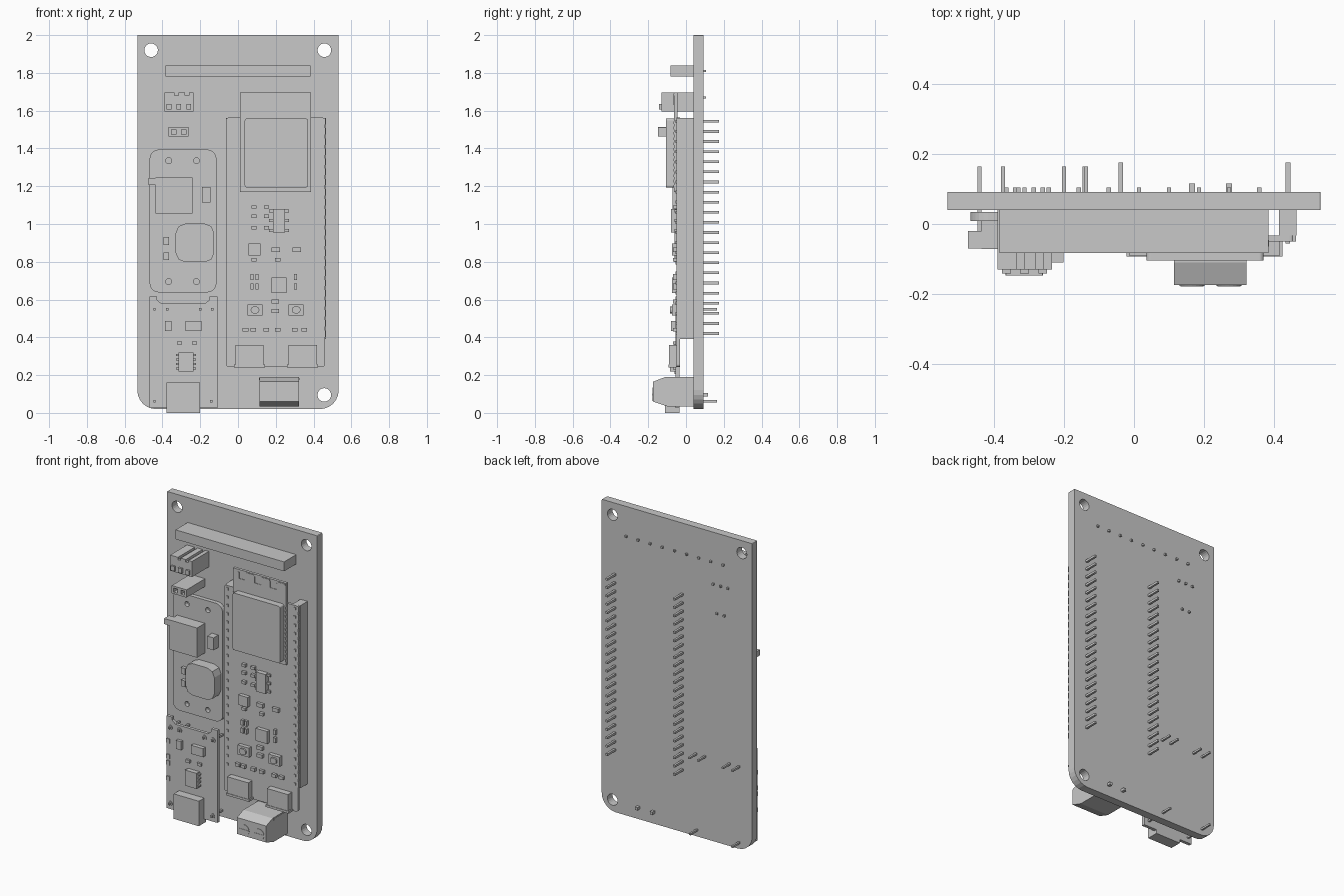
import bpy
import bmesh
from math import cos, sin, pi
from mathutils import Matrix

default_cube = bpy.data.objects.get("Cube")
if default_cube:
    bpy.data.objects.remove(default_cube, do_unlink=True)

# One plain grey for every part
GREY = bpy.data.materials.new("light grey")
GREY.use_nodes = True
GREY.diffuse_color = (0.58, 0.58, 0.58, 1)
GREY.node_tree.nodes["Principled BSDF"].inputs["Base Color"].default_value = GREY.diffuse_color


def add_object(name, mesh):
    mesh.materials.clear()
    mesh.materials.append(GREY)
    mesh.shade_flat()
    obj = bpy.data.objects.new(name, mesh)
    bpy.context.collection.objects.link(obj)


def boxes(name, items):
    """One mesh from boxes given as (centre x, centre z, width, height, y front, y back)."""
    bm = bmesh.new()
    for x, z, width, height, front, back in items:
        place = Matrix.Translation((x, (front + back) / 2, z))
        size = Matrix.Diagonal((width, back - front, height, 1))
        bmesh.ops.create_cube(bm, size=1, matrix=place @ size)
    mesh = bpy.data.meshes.new(name)
    bm.to_mesh(mesh)
    bm.free()
    add_object(name, mesh)


def circle(x, z, radius, sides=20):
    return [(x + radius * cos(2 * pi * i / sides), z + radius * sin(2 * pi * i / sides))
            for i in range(sides)]


def rounded(x, z, width, height, bottom, top, steps=6):
    """Rectangle outline with a bottom and a top corner radius."""
    points = []
    for k, (sx, sz) in enumerate([(1, -1), (1, 1), (-1, 1), (-1, -1)]):
        r = top if sz > 0 else bottom
        cx, cz = x + sx * (width / 2 - r), z + sz * (height / 2 - r)
        for i in range(steps + 1):
            a = (k - 1) * pi / 2 + i * pi / 2 / steps
            points.append((cx + r * cos(a), cz + r * sin(a)))
    return points


def plate(name, loops, start, end, along_x=False):
    """Extrude outlines (inner loops become holes) along y, or along x."""
    curve = bpy.data.curves.new(name, "CURVE")
    curve.dimensions = "2D"
    curve.fill_mode = "BOTH"
    curve.extrude = (end - start) / 2
    for loop in loops:
        spline = curve.splines.new("POLY")
        spline.points.add(len(loop) - 1)
        for point, (u, v) in zip(spline.points, loop):
            point.co = (u, v, 0, 1)
        spline.use_cyclic_u = True
    temp = bpy.data.objects.new(name + " outline", curve)
    bpy.context.collection.objects.link(temp)
    bpy.context.view_layer.update()
    graph = bpy.context.evaluated_depsgraph_get()
    mesh = bpy.data.meshes.new_from_object(temp.evaluated_get(graph))
    bpy.data.objects.remove(temp, do_unlink=True)
    middle = (start + end) / 2
    if along_x:
        turn = Matrix(((0, 0, 1), (1, 0, 0), (0, 1, 0))).to_4x4()
        mesh.transform(Matrix.Translation((middle, 0, 0)) @ turn)
    else:
        turn = Matrix(((1, 0, 0), (0, 0, -1), (0, 1, 0))).to_4x4()
        mesh.transform(Matrix.Translation((0, middle, 0)) @ turn)
    add_object(name, mesh)


BOARD_FRONT, BOARD_BACK = 0.04, 0.092

# Carrier board with three mounting holes
mount_holes = [circle(x, z, 0.036) for x, z in [(-0.46, 1.92), (0.457, 1.92), (0.457, 0.095)]]
plate("carrier_board", [rounded(0, 1.01, 1.066, 1.98, 0.1, 0.004)] + mount_holes,
      BOARD_FRONT, BOARD_BACK)

# Long strip header with solder tips
boxes("strip_header", [(0, 1.81, 0.77, 0.06, -0.083, BOARD_FRONT)])
boxes("strip_header_tips", [(-0.33 + i * 0.086, 1.81, 0.012, 0.012, 0.08, 0.105)
                            for i in range(9)])

# Three-way plug socket with notched rim
socket = [(-0.39, 1.595), (-0.235, 1.595), (-0.235, 1.695)]
for x in (-0.27, -0.325):
    socket += [(x + 0.01, 1.695), (x + 0.01, 1.68), (x - 0.01, 1.68), (x - 0.01, 1.695)]
socket.append((-0.39, 1.695))
plate("three_way_socket", [socket], -0.13, BOARD_FRONT)
three_x = [-0.365 + i * 0.052 for i in range(3)]
boxes("three_way_lugs", [(x, 1.62, 0.025, 0.03, -0.142, -0.12) for x in three_x])
boxes("three_way_tips", [(x, 1.67, 0.012, 0.012, 0.08, 0.105) for x in three_x])

# Two-way socket with recessed openings
two_x = (-0.34, -0.287)
plate("two_way_socket", [rounded(-0.314, 1.488, 0.106, 0.05, 0.002, 0.002)]
      + [rounded(x, 1.488, 0.026, 0.026, 0.002, 0.002) for x in two_x], -0.148, -0.1)
boxes("two_way_base", [(-0.314, 1.488, 0.106, 0.05, -0.1, BOARD_FRONT)])
boxes("two_way_tips", [(x, 1.488, 0.012, 0.012, 0.08, 0.105) for x in two_x])

# Rounded converter module
holes = [circle(x, z, 0.016, 12) for x in (-0.367, -0.22) for z in (0.695, 1.335)]
plate("converter_board", [rounded(-0.291, 1.016, 0.354, 0.756, 0.05, 0.05)] + holes,
      0.008, 0.034)
boxes("converter_connector", [(-0.338, 1.15, 0.196, 0.19, -0.072, 0.01),
                              (-0.453, 1.225, 0.044, 0.036, -0.07, -0.02)])
plate("converter_coil", [rounded(-0.228, 0.9, 0.204, 0.204, 0.05, 0.05, 2)], -0.06, 0.01)
boxes("converter_parts", [(-0.168, 1.155, 0.045, 0.08, -0.04, 0.01)]
      + [(-0.38, z, 0.028, 0.04, -0.015, 0.01) for z in (0.83, 0.91)])

# Charger module with a scooped top edge
LOW_FRONT, LOW_BACK = -0.055, -0.035
scoop = [(-0.29 + sx * dx, z) for sx, dx, z in
         [(1, 0.14, 0.617), (1, 0.138, 0.598), (1, 0.115, 0.578),
          (-1, 0.115, 0.578), (-1, 0.138, 0.598), (-1, 0.14, 0.617)]]
plate("charger_board", [[(-0.468, 0.025), (-0.108, 0.025), (-0.108, 0.617)] + scoop
                        + [(-0.468, 0.617)]], LOW_FRONT, LOW_BACK)
boxes("charger_port", [(-0.29, 0.08, 0.178, 0.16, -0.11, LOW_FRONT),
                       (-0.29, 0.03, 0.178, 0.06, LOW_FRONT, LOW_BACK)])
boxes("charger_chips", [(-0.275, 0.27, 0.08, 0.1, -0.085, LOW_FRONT),
                        (-0.235, 0.46, 0.085, 0.055, -0.08, LOW_FRONT),
                        (-0.37, 0.46, 0.035, 0.055, -0.075, LOW_FRONT)]
      + [(-0.275, 0.235 + i * 0.024, 0.105, 0.01, -0.068, LOW_FRONT) for i in range(4)]
      + [(-0.455, z, 0.024, 0.028, -0.061, LOW_FRONT) for z in (0.22, 0.32, 0.36, 0.46)]
      + [(x, 0.37, 0.028, 0.018, -0.068, LOW_FRONT) for x in (-0.31, -0.23)])
charger_pins = [(x, 0.548) for x in (-0.442, -0.375, -0.2, -0.137)]
charger_pins += [(x, 0.061) for x in (-0.442, -0.142)]
boxes("charger_pins", [(x, z, 0.012, 0.012, -0.07, 0.165) for x, z in charger_pins])
for i, (x, z) in enumerate(charger_pins):
    plate(f"charger_pad_{i}", [circle(x, z, 0.016, 10)], -0.06, LOW_FRONT)

# Controller board on two socket strips
MCU_FRONT, MCU_BACK = -0.05, -0.033
pin_rows = (-0.038, 0.44)
pin_heights = [0.42 + i * 0.0535 for i in range(22)]
plate("controller_board", [rounded(0.198, 0.903, 0.524, 1.32, 0.015, 0.015)], MCU_FRONT, MCU_BACK)
boxes("controller_edge_pads", [(0.458, z, 0.012, 0.034, MCU_FRONT, MCU_BACK)
                               for z in pin_heights])
boxes("socket_strips", [(x, 0.977, 0.05, 1.17, MCU_BACK, BOARD_FRONT) for x in pin_rows])
boxes("controller_pins", [(x, z, 0.014, 0.014, 0.08, 0.176)
                          for x in pin_rows for z in pin_heights])
boxes("controller_pin_heads", [(x, z, 0.012, 0.016, -0.056, MCU_FRONT)
                               for x in pin_rows for z in pin_heights])

# Radio module with shield can and antenna trace
RADIO_FRONT = -0.064
boxes("radio_board", [(0.198, 1.433, 0.376, 0.525, RADIO_FRONT, -0.046)])
plate("radio_shield", [rounded(0.203, 1.376, 0.335, 0.365, 0.012, 0.012)], -0.105, RADIO_FRONT)
antenna = []
for i in range(6):
    x = 0.05 + i * 0.055
    antenna.append((x, 1.655, 0.01, 0.05, -0.067, RADIO_FRONT))
    antenna.append((x + 0.0275, 1.685 if i % 2 else 1.635, 0.055, 0.01, -0.067, RADIO_FRONT))
boxes("radio_antenna", antenna)
boxes("radio_pads", [(x, 1.2 + i * 0.028, 0.012, 0.014, -0.067, RADIO_FRONT)
                     for x in (0.018, 0.378) for i in range(13)])

# Controller chips and small parts
boxes("controller_chips", [(0.217, 1.018, 0.065, 0.125, -0.08, MCU_FRONT),
                           (0.088, 0.865, 0.064, 0.064, -0.075, MCU_FRONT),
                           (0.218, 0.676, 0.08, 0.08, -0.075, MCU_FRONT)])
boxes("regulator_legs", [(x, z, 0.03, 0.016, -0.062, MCU_FRONT)
                         for x in (0.18, 0.255) for z in (0.965, 1.018, 1.07)])
small_parts = [(x, z, 0.026, 0.018) for x in (0.085, 0.15) for z in (0.98, 1.04, 1.09)]
small_parts += [(x, 0.864, 0.045, 0.024) for x in (0.2, 0.31)]
small_parts += [(x, 0.81, 0.028, 0.018) for x in (0.085, 0.21)]
small_parts += [(x, z, 0.016, 0.032) for x in (0.075, 0.1, 0.305) for z in (0.67, 0.72)]
small_parts += [(x, 0.44, 0.03, 0.02) for x in (0.04, 0.08, 0.15, 0.21, 0.3, 0.35)]
small_parts += [(0.198, z, 0.04, 0.022) for z in (0.54, 0.59)]
boxes("controller_small_parts", [part + (-0.068, MCU_FRONT) for part in small_parts])

# Push buttons and twin ports
for side, x in (("right", 0.09), ("left", 0.308)):
    boxes(f"button_base_{side}", [(x, 0.545, 0.08, 0.06, -0.075, MCU_FRONT)])
    plate(f"button_cap_{side}", [rounded(x, 0.545, 0.045, 0.036, 0.015, 0.015, 3)], -0.085, -0.075)
for side, x in (("right", 0.061), ("left", 0.342)):
    boxes(f"port_{side}", [(x, 0.3, 0.15, 0.12, -0.09, MCU_FRONT),
                           (x, 0.248, 0.165, 0.014, -0.093, MCU_FRONT)])

# Screw terminal block with slotted screws
side_profile = [(BOARD_FRONT, 0.035), (-0.1, 0.035), (-0.174, 0.06),
                (-0.174, 0.165), (-0.11, 0.19), (BOARD_FRONT, 0.19)]
plate("terminal_block", [side_profile], 0.115, 0.322, along_x=True)
boxes("terminal_rail", [(0.218, 0.18, 0.216, 0.012, -0.1, BOARD_FRONT)])
for side, x in (("right", 0.166), ("left", 0.272)):
    plate(f"terminal_screw_{side}", [circle(x, 0.098, 0.036)], -0.177, -0.17)
    boxes(f"terminal_slot_{side}", [(x, 0.098, 0.066, 0.01, -0.179, -0.176)])
    boxes(f"terminal_tip_{side}", [(x, 0.095, 0.018, 0.018, 0.08, 0.116)])
